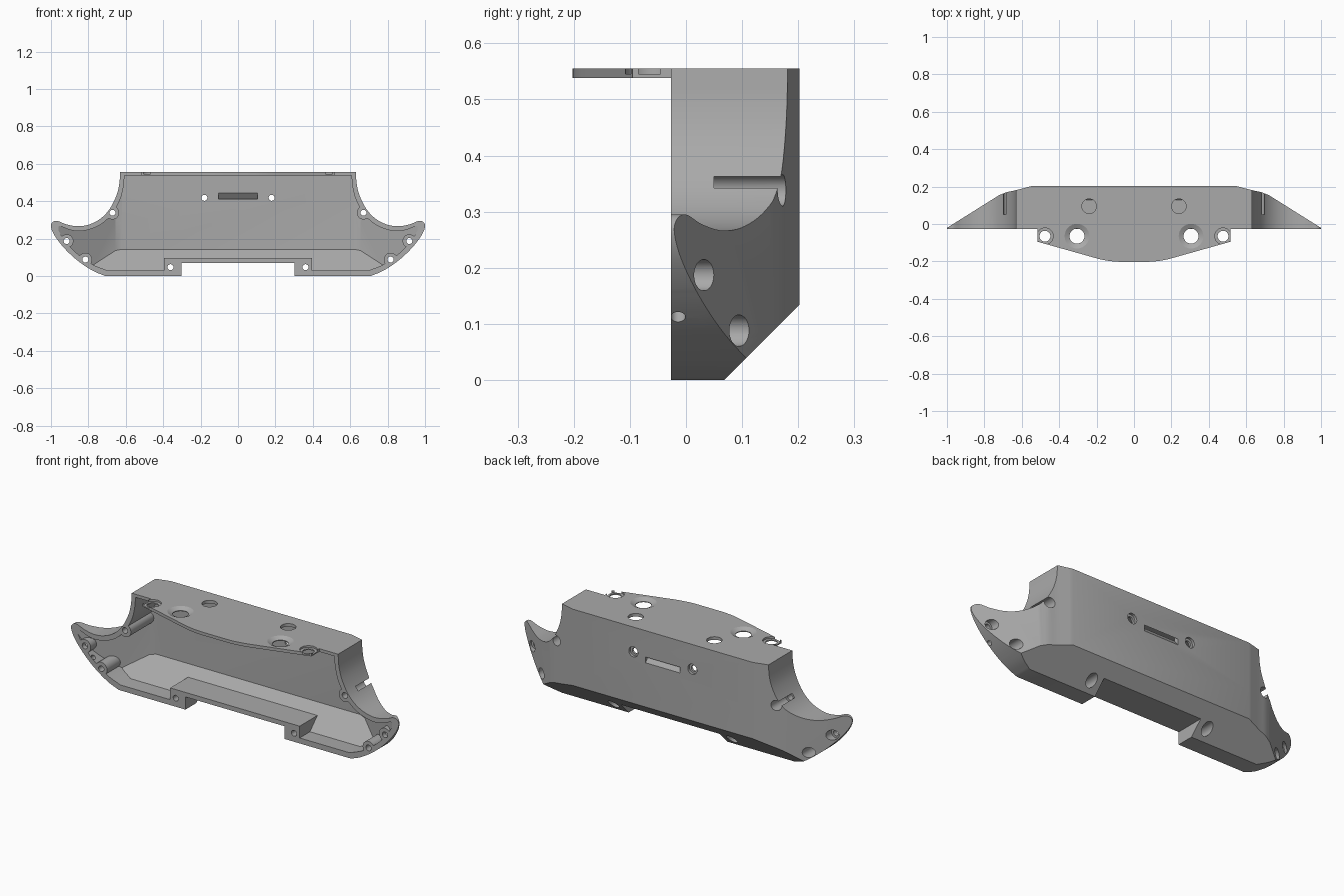
import bpy, bmesh, math
from mathutils import Vector, Matrix

if "Cube" in bpy.data.objects:
    bpy.data.objects.remove(bpy.data.objects["Cube"], do_unlink=True)

grey = bpy.data.materials.new("plain grey")
grey.use_nodes = True
grey.diffuse_color = (0.4, 0.4, 0.4, 1)
grey.node_tree.nodes["Principled BSDF"].inputs["Base Color"].default_value = (0.4, 0.4, 0.4, 1)

FRONT, BACK, TOP = -0.027, 0.202, 0.555


def finish(name, bm):
    bmesh.ops.recalc_face_normals(bm, faces=bm.faces[:])
    mesh = bpy.data.meshes.new(name)
    bm.to_mesh(mesh)
    bm.free()
    mesh.materials.append(grey)
    obj = bpy.data.objects.new(name, mesh)
    bpy.context.collection.objects.link(obj)
    return obj


def prism(name, pts, axis, lo, hi):
    """Extrude a closed outline along one axis."""
    place = {"x": lambda a, b, d: (d, a, b),
             "y": lambda a, b, d: (a, d, b),
             "z": lambda a, b, d: (a, b, d)}[axis]
    bm = bmesh.new()
    face = bm.faces.new([bm.verts.new(place(a, b, lo)) for a, b in pts])
    new = bmesh.ops.extrude_face_region(bm, geom=[face])["geom"]
    move = Vector(place(0, 0, hi - lo))
    bmesh.ops.translate(bm, vec=move, verts=[v for v in new if isinstance(v, bmesh.types.BMVert)])
    return finish(name, bm)


def box(name, x0, x1, y0, y1, z0, z1):
    return prism(name, [(x0, y0), (x1, y0), (x1, y1), (x0, y1)], "z", z0, z1)


def rod(name, a, b, r1, r2=None):
    """Cylinder or cone between two points."""
    a, b = Vector(a), Vector(b)
    turn = (b - a).to_track_quat("Z", "Y").to_matrix().to_4x4()
    bm = bmesh.new()
    bmesh.ops.create_cone(bm, cap_ends=True, segments=32, radius1=r1,
                          radius2=r1 if r2 is None else r2, depth=(b - a).length,
                          matrix=Matrix.Translation((a + b) / 2) @ turn)
    return finish(name, bm)


def combine(target, other, operation, keep=False):
    mod = target.modifiers.new("combine", "BOOLEAN")
    mod.operation, mod.solver, mod.object = operation, "EXACT", other
    bpy.context.view_layer.objects.active = target
    bpy.ops.object.modifier_apply(modifier=mod.name)
    if not keep:
        bpy.data.objects.remove(other, do_unlink=True)


def smooth_path(pts, steps=5):
    """Catmull-Rom curve through the points."""
    p = [Vector(q) for q in pts]
    p = [2 * p[0] - p[1]] + p + [2 * p[-1] - p[-2]]
    out = []
    for a, b, c, d in zip(p, p[1:], p[2:], p[3:]):
        for i in range(steps):
            t = i / steps
            out.append(0.5 * (2 * b + (c - a) * t + (2 * a - 5 * b + 4 * c - d) * t * t
                              + (3 * b - a - 3 * c + d) * t ** 3))
    return [tuple(q) for q in out] + [tuple(pts[-1])]


def mirrored(half):
    return half + [(-x, z) for x, z in reversed(half)]


# Outer body: front silhouette trimmed by plan and side outlines
outer_half = smooth_path([(0.71, 0), (0.78, 0.03), (0.86, 0.084), (0.93, 0.15), (0.98, 0.215),
                          (1.0, 0.262), (0.993, 0.286), (0.967, 0.295), (0.92, 0.277),
                          (0.86, 0.266), (0.80, 0.274), (0.74, 0.303), (0.69, 0.353),
                          (0.652, 0.425), (0.635, 0.49), (0.63, TOP)])
bend = smooth_path([(0.72, 0.155), (0.68, 0.17), (0.63, 0.181), (0.55, BACK)], 4)
outer = prism("outer", mirrored(outer_half), "y", FRONT, 0.3)
combine(outer, prism("plan", mirrored([(1.01, FRONT - 0.1), (1.01, FRONT)] + bend), "z", -0.1, 0.7),
        "INTERSECT")
combine(outer, prism("side", [(-0.1, -0.1), (-0.032, -0.1), (BACK, 0.134), (BACK, 0.7), (-0.1, 0.7)],
                     "x", -1.2, 1.2), "INTERSECT")

# Inner cavity, one wall thickness smaller
inner_half = smooth_path([(0.70, 0.03), (0.78, 0.063), (0.86, 0.12), (0.92, 0.18), (0.955, 0.235),
                          (0.964, 0.258), (0.95, 0.266), (0.90, 0.247), (0.85, 0.24),
                          (0.79, 0.25), (0.73, 0.278), (0.675, 0.33), (0.63, 0.41),
                          (0.612, 0.48), (0.607, 0.538)])
cavity = prism("cavity", mirrored(inner_half), "y", -0.1, 0.3)
combine(cavity, prism("plan", mirrored([(1.08, -0.105), (0.655, 0.169), (0.62, 0.176)]),
                      "z", -0.1, 0.7), "INTERSECT")
combine(cavity, prism("side", [(-0.2, -0.1), (-0.067, -0.1), (0.176, 0.143), (0.176, 0.7), (-0.2, 0.7)],
                      "x", -1.2, 1.2), "INTERSECT")

shell = outer.copy()
shell.data = outer.data.copy()
shell.name = "housing_shell"
bpy.context.collection.objects.link(shell)
combine(shell, cavity, "DIFFERENCE")


def add_inside(part):
    combine(part, outer, "INTERSECT", keep=True)
    combine(shell, part, "UNION")


# Raised floor over the notch, and the screw bosses
add_inside(box("raised_floor", -0.395, 0.395, -0.1, 0.3, -0.1, 0.095))
side_screws = [(0.671, 0.338, 0.05), (0.916, 0.187, 0.0), (0.816, 0.088, 0.015)]
all_screws = side_screws + [(0.361, 0.047, 0.03)]
for s in (-1, 1):
    for x, z, seat in side_screws:
        add_inside(rod("boss", (s * x, -0.1, z), (s * x, 0.3, z), 0.036))

# Top flange
flange_half = [(0.515, -0.02), (0.515, -0.095)] + smooth_path(
    [(0.22, -0.178), (0.17, -0.191), (0.12, -0.199), (0.08, -0.202)], 3)
combine(shell, prism("flange", mirrored(flange_half), "z", 0.538, TOP), "UNION")

# Bottom notch and slanted rear slot
cuts = [box("notch", -0.302, 0.302, -0.1, 0.3, -0.1, 0.07),
        prism("slot", [(0.16, 0.463), (0.16, 0.431), (0.22, 0.355), (0.22, 0.387)],
              "x", -0.105, 0.105)]
for s in (-1, 1):
    # Screw holes with rear counterbores
    for x, z, seat in all_screws:
        cuts.append(rod("hole", (s * x, -0.1, z), (s * x, 0.3, z), 0.016))
        cuts.append(rod("bore", (s * x, seat, z), (s * x, 0.3, z), 0.028))
    cuts.append(rod("rear_hole", (s * 0.18, 0.1, 0.418), (s * 0.18, 0.3, 0.418), 0.016))
    cuts.append(rod("rear_bore", (s * 0.18, 0.188, 0.418), (s * 0.18, 0.3, 0.418), 0.028))
    # Small opening through the lower rim
    cuts.append(rod("rim_notch", (s * 0.855, -0.014, 0.15), (s * 0.94, -0.014, 0.065), 0.013))
    # Flange and top holes
    cuts.append(rod("top_hole", (s * 0.24, 0.095, 0.5), (s * 0.24, 0.095, 0.6), 0.039))
    cuts.append(rod("big_hole", (s * 0.305, -0.065, 0.5), (s * 0.305, -0.065, 0.6), 0.04))
    cuts.append(rod("big_sink", (s * 0.305, -0.065, 0.542), (s * 0.305, -0.065, 0.562), 0.04, 0.08))
    cuts.append(rod("end_hole", (s * 0.476, -0.065, 0.5), (s * 0.476, -0.065, 0.6), 0.029))
    cuts.append(rod("end_sink", (s * 0.476, -0.065, 0.545), (s * 0.476, -0.065, 0.6), 0.044))
for cut in cuts:
    combine(shell, cut, "DIFFERENCE")
bpy.data.objects.remove(outer, do_unlink=True)

# Smooth curved walls, keep edges sharp
bpy.ops.object.select_all(action="DESELECT")
shell.select_set(True)
bpy.context.view_layer.objects.active = shell
bpy.ops.object.shade_smooth_by_angle(angle=math.radians(25))
